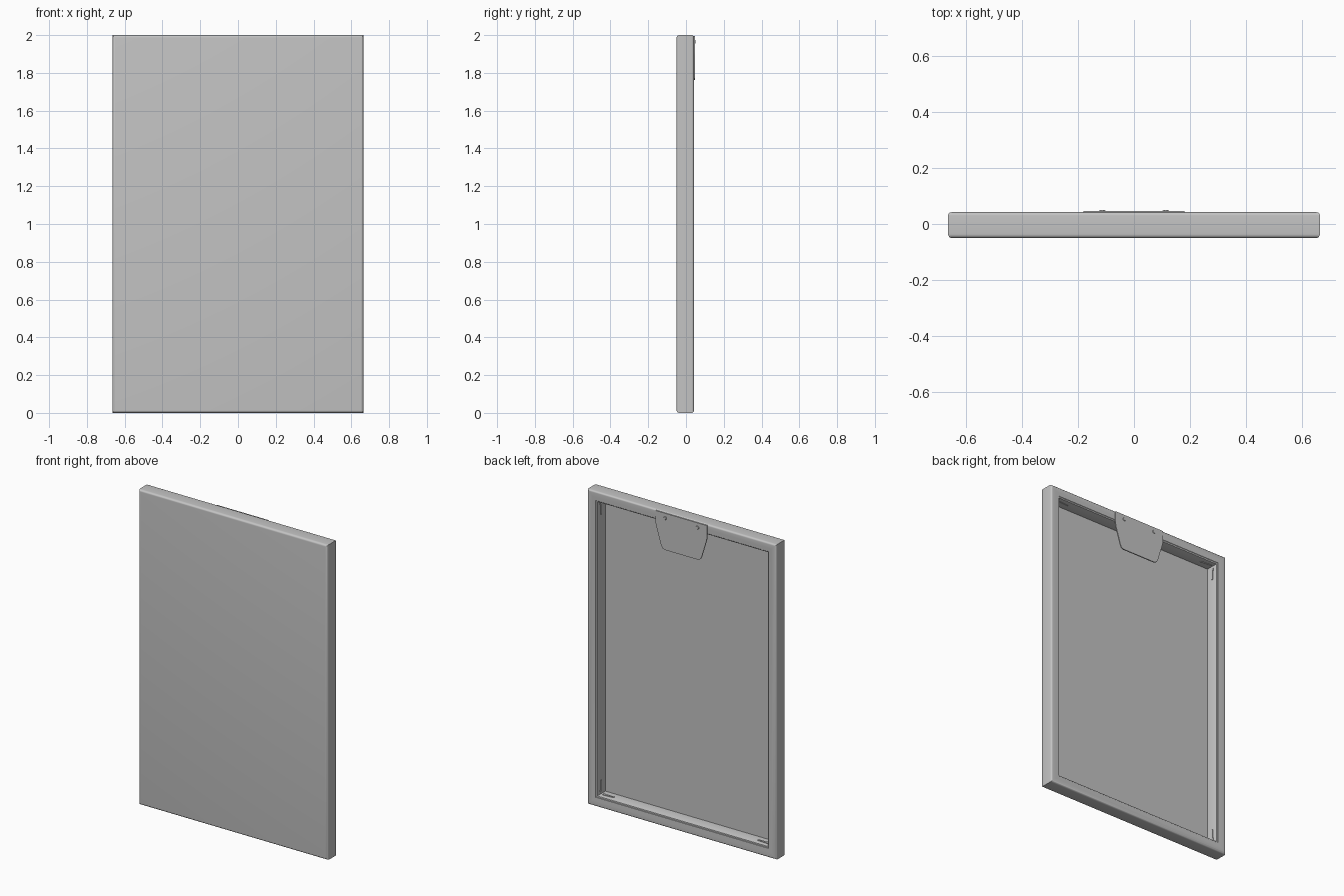
import bpy, bmesh, math
from mathutils import Matrix, Vector

if "Cube" in bpy.data.objects:
    bpy.data.objects.remove(bpy.data.objects["Cube"])

W, H = 0.664, 2.0          # half width, full height

grey = bpy.data.materials.new("warm_neutral_grey")
grey.diffuse_color = (0.55, 0.55, 0.55, 1)
grey.use_nodes = True
grey.node_tree.nodes["Principled BSDF"].inputs["Base Color"].default_value = grey.diffuse_color


def finish(name, bm, smooth=True):
    bmesh.ops.recalc_face_normals(bm, faces=bm.faces)
    me = bpy.data.meshes.new(name)
    bm.to_mesh(me)
    bm.free()
    me.materials.append(grey)
    ob = bpy.data.objects.new(name, me)
    bpy.context.collection.objects.link(ob)
    if smooth:
        bpy.ops.object.select_all(action='DESELECT')
        ob.select_set(True)
        bpy.context.view_layer.objects.active = ob
        bpy.ops.object.shade_smooth_by_angle(angle=math.radians(35))
    return ob


def sweep(name, profile, capped):
    """Carry a profile of (inset, y) points around the rectangle with mitred corners."""
    bm = bmesh.new()
    rings = []
    for d, y in profile:
        a = W - d
        rings.append([bm.verts.new(p) for p in
                      ((-a, y, d), (a, y, d), (a, y, H - d), (-a, y, H - d))])
    pairs = list(zip(rings, rings[1:]))
    if not capped:
        pairs.append((rings[-1], rings[0]))
    for r, s in pairs:
        for i in range(4):
            j = (i + 1) % 4
            bm.faces.new((r[i], r[j], s[j], s[i]))
    if capped:
        bm.faces.new(rings[0])
        bm.faces.new(rings[-1])
    return finish(name, bm)


def arc(cx, cy, r, a0, a1, n=5):
    return [(cx + r * math.cos(math.radians(a0 + (a1 - a0) * i / n)),
             cy + r * math.sin(math.radians(a0 + (a1 - a0) * i / n))) for i in range(n + 1)]


# Canvas: front sheet, rounded sides, and flap folded over the back
canvas = arc(0.014, -0.036, 0.014, 270, 180) + arc(0.012, 0.030, 0.012, 180, 90)
canvas += [(0.035, 0.041), (0.058, 0.040), (0.060, 0.038), (0.058, 0.036), (0.012, 0.036),
           (0.006, 0.030), (0.006, -0.038), (0.012, -0.044)]
sweep("stretched_canvas", canvas, True)

# Wooden stretcher bars inside the canvas
sweep("stretcher_frame", [(0.007, -0.040), (0.007, 0.028), (0.013, 0.035), (0.060, 0.036),
                          (0.066, 0.034), (0.068, 0.030), (0.068, -0.043), (0.014, -0.043)], False)

# Tightening wedges on the inner walls at each corner
for sx in (-1, 1):
    for top in (0, 1):
        cx, cz = sx * (W - 0.068), (H - 0.068 if top else 0.068)
        dz = -1 if top else 1
        for label, u, v in (("side", Vector((0, 0, dz)), Vector((-sx, 0, 0))),
                            ("end", Vector((-sx, 0, 0)), Vector((0, 0, dz)))):
            bm = bmesh.new()
            layers = []
            for h in (-0.001, 0.004):
                layers.append([bm.verts.new(Vector((cx, y, cz)) + u * t + v * h)
                               for t, y in ((0.015, -0.008), (0.09, -0.004),
                                            (0.09, 0.004), (0.015, 0.010))])
            lo, hi = layers
            bm.faces.new(lo)
            bm.faces.new(hi)
            for i in range(4):
                j = (i + 1) % 4
                bm.faces.new((lo[i], lo[j], hi[j], hi[i]))
            finish("corner_wedge_" + label, bm, False)

# Hanging plate: tapered sheet with rounded lower corners
half = [(0.180, 1.995), (0.180, 1.915), (0.174, 1.890), (0.142, 1.785),
        (0.134, 1.770), (0.118, 1.762)]
outline = half + [(-x, z) for x, z in reversed(half)]
bm = bmesh.new()
face = bm.faces.new([bm.verts.new((x, 0.0405, z)) for x, z in outline])
ext = bmesh.ops.extrude_face_region(bm, geom=[face])
bmesh.ops.translate(bm, vec=(0, 0.0065, 0),
                    verts=[v for v in ext["geom"] if isinstance(v, bmesh.types.BMVert)])
finish("hanging_plate", bm)

# Two screw heads holding the plate
for x in (-0.113, 0.113):
    bm = bmesh.new()
    bmesh.ops.create_cone(bm, cap_ends=True, segments=20, radius1=0.012, radius2=0.009,
                          depth=0.005,
                          matrix=Matrix.Translation((x, 0.0475, 1.965))
                          @ Matrix.Rotation(-math.pi / 2, 4, 'X'))
    finish("plate_screw", bm)
